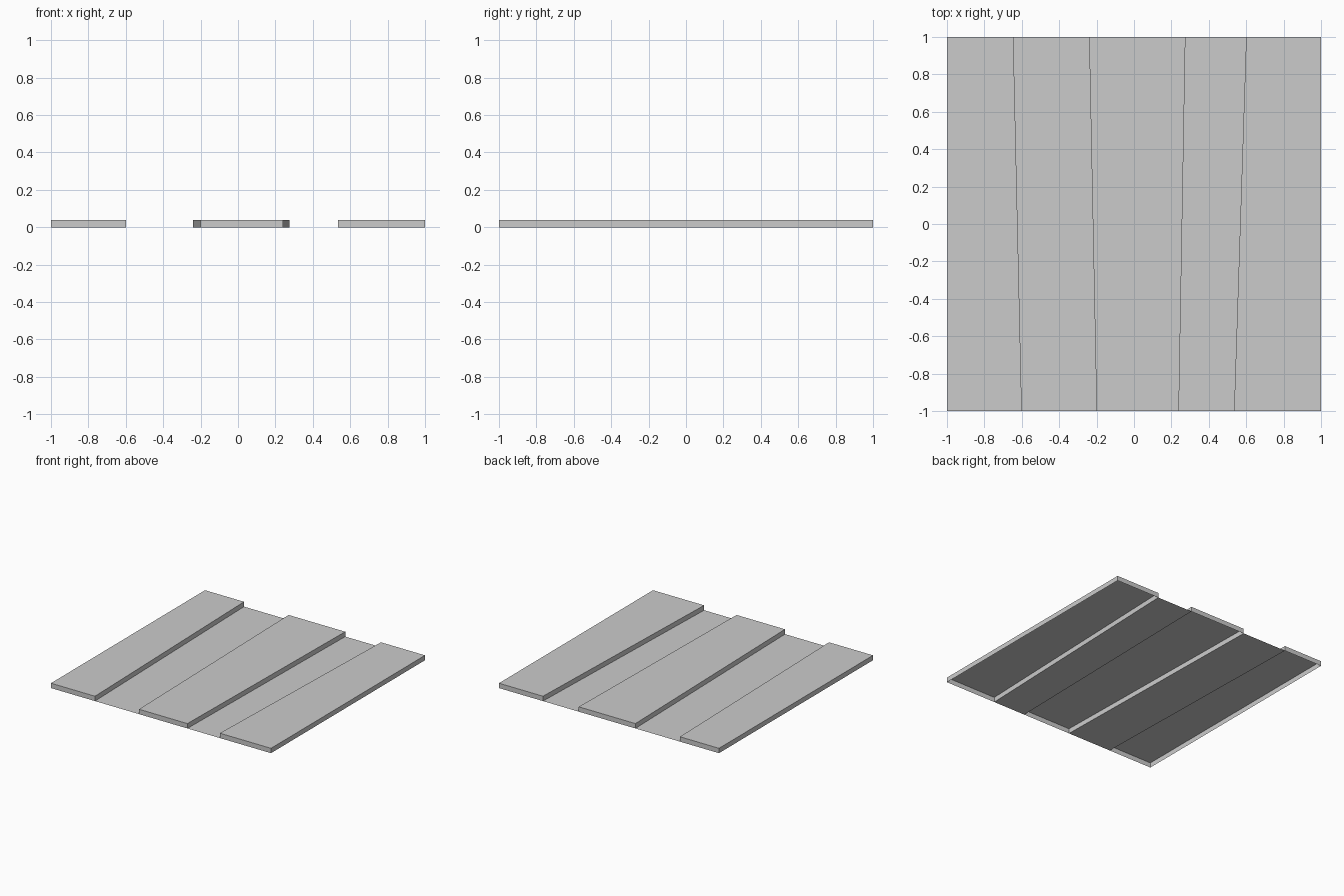
import bpy
import bmesh

cube = bpy.data.objects.get("Cube")
if cube:
    bpy.data.objects.remove(cube, do_unlink=True)

HEIGHT = 0.04

grey = bpy.data.materials.new("plain grey")
grey.use_nodes = True
colour = (0.6, 0.6, 0.6, 1)
grey.diffuse_color = colour
grey.node_tree.nodes["Principled BSDF"].inputs["Base Color"].default_value = colour


def add_strip(name, left, right, raised):
    """Tapered sheet between two (front x, back x) edges; raised ones get skirts."""
    bm = bmesh.new()
    z = HEIGHT if raised else 0
    outline = [(left[0], -1), (right[0], -1), (right[1], 1), (left[1], 1)]
    top = [bm.verts.new((x, y, z)) for x, y in outline]
    bm.faces.new(top)
    if raised:
        foot = [bm.verts.new((x, y, 0)) for x, y in outline]
        for i in range(4):
            j = (i + 1) % 4
            bm.faces.new((foot[i], foot[j], top[j], top[i]))
    mesh = bpy.data.meshes.new(name)
    bm.to_mesh(mesh)
    bm.free()
    mesh.materials.append(grey)
    obj = bpy.data.objects.new(name, mesh)
    bpy.context.collection.objects.link(obj)


# Seams between strips, as front x and back x
seams = [(-1, -1), (-0.6, -0.645), (-0.2, -0.24), (0.24, 0.275), (0.535, 0.6), (1, 1)]
names = ["right_raised_panel", "right_channel", "middle_raised_panel",
         "left_channel", "left_raised_panel"]

# Raised panels, open underneath, alternate with flat channels
for i, name in enumerate(names):
    add_strip(name, seams[i], seams[i + 1], raised=i % 2 == 0)
